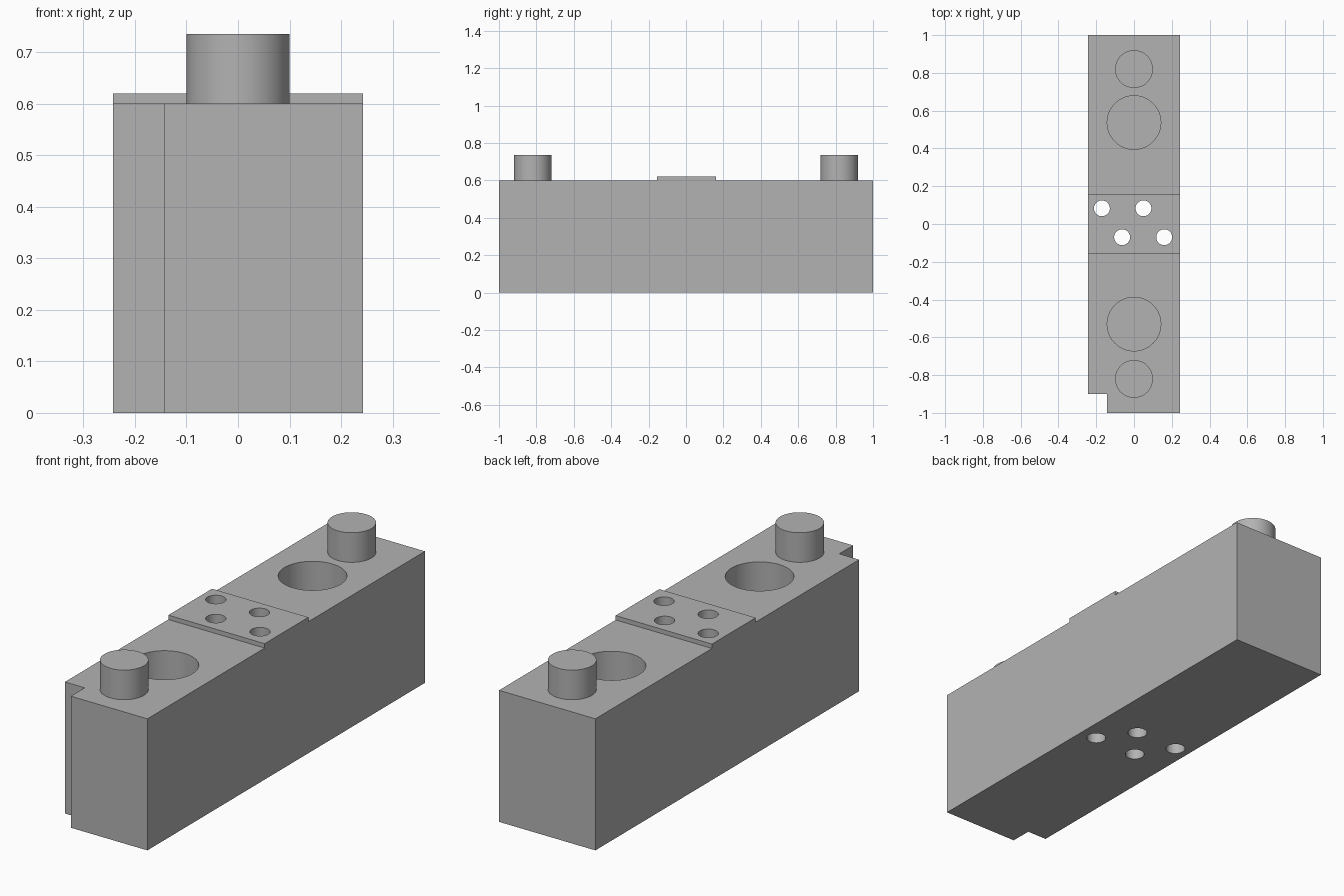
import bpy
import bmesh
from mathutils import Matrix

cube = bpy.data.objects.get("Cube")
if cube:
    bpy.data.objects.remove(cube, do_unlink=True)

grey = bpy.data.materials.new("plain_grey")
grey.use_nodes = True
COLOUR = (0.45, 0.45, 0.45, 1)
grey.diffuse_color = COLOUR
grey.node_tree.nodes["Principled BSDF"].inputs["Base Color"].default_value = COLOUR

HALF_W, TOP, PLATE_TOP, PEG_TOP = 0.243, 0.6, 0.62, 0.735


def make_object(name, bm):
    bmesh.ops.recalc_face_normals(bm, faces=bm.faces)
    mesh = bpy.data.meshes.new(name)
    bm.to_mesh(mesh)
    bm.free()
    mesh.materials.append(grey)
    obj = bpy.data.objects.new(name, mesh)
    bpy.context.collection.objects.link(obj)
    return obj


def prism(name, outline, z0, z1):
    bm = bmesh.new()
    face = bm.faces.new([bm.verts.new((x, y, z0)) for x, y in outline])
    side = bmesh.ops.extrude_face_region(bm, geom=[face])
    verts = [v for v in side["geom"] if isinstance(v, bmesh.types.BMVert)]
    bmesh.ops.translate(bm, verts=verts, vec=(0, 0, z1 - z0))
    return make_object(name, bm)


def cylinders(name, centres, radius, z0, z1, segments=64):
    bm = bmesh.new()
    for x, y in centres:
        bmesh.ops.create_cone(bm, cap_ends=True, segments=segments,
                              radius1=radius, radius2=radius, depth=z1 - z0,
                              matrix=Matrix.Translation((x, y, (z0 + z1) / 2)))
    return make_object(name, bm)


def select_only(obj):
    bpy.ops.object.select_all(action="DESELECT")
    obj.select_set(True)
    bpy.context.view_layer.objects.active = obj


def cut(obj, cutter):
    mod = obj.modifiers.new("holes", "BOOLEAN")
    mod.operation = "DIFFERENCE"
    mod.solver = "EXACT"
    mod.object = cutter
    select_only(obj)
    bpy.ops.object.modifier_apply(modifier=mod.name)


# Long block with a notch in one front corner
body = prism("body_block", [(-0.143, -1), (HALF_W, -1), (HALF_W, 1), (-HALF_W, 1),
                            (-HALF_W, -0.9), (-0.143, -0.9)], 0, TOP)

# Thin raised plate across the middle
plate = prism("raised_plate", [(-HALF_W, -0.155), (HALF_W, -0.155),
                               (HALF_W, 0.16), (-HALF_W, 0.16)], TOP, PLATE_TOP)

# Two wide blind sockets and four narrow through holes
sockets = cylinders("socket_cutter", [(0, -0.53), (0, 0.537)], 0.142, 0.2, 0.8)
pin_holes = cylinders("pin_hole_cutter", [(-0.17, 0.083), (0.05, 0.083),
                                          (-0.063, -0.07), (0.16, -0.07)],
                      0.042, -0.1, 0.8, 48)
cut(body, sockets)
cut(body, pin_holes)
cut(plate, pin_holes)
for cutter in (sockets, pin_holes):
    bpy.data.objects.remove(cutter, do_unlink=True)

# Round pegs near both ends
pegs = [cylinders(f"{end}_peg", [(0, y)], 0.1, TOP, PEG_TOP)
        for end, y in (("front", -0.82), ("back", 0.82))]

for obj in (body, plate, *pegs):
    select_only(obj)
    bpy.ops.object.shade_smooth_by_angle()
